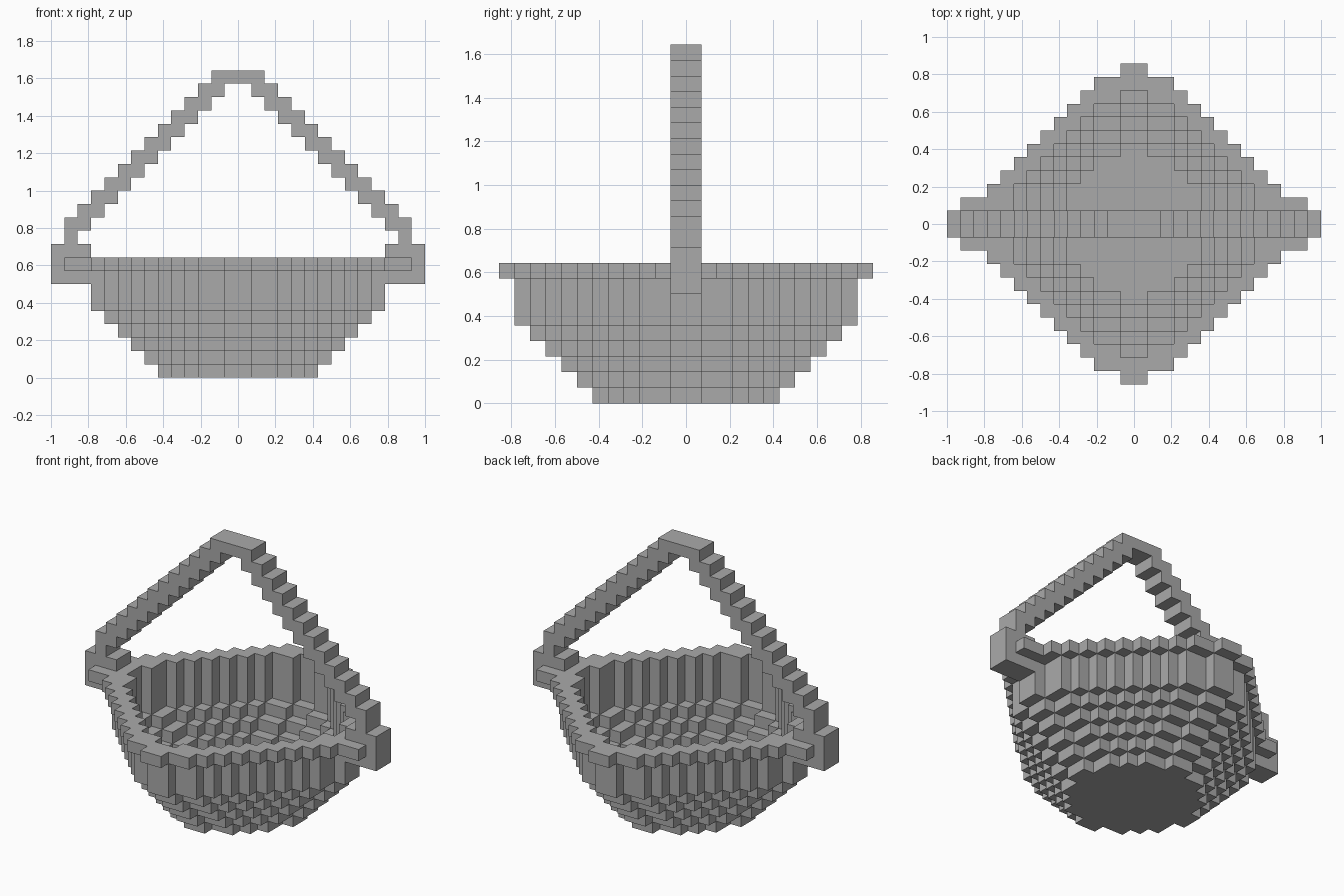
import bpy
import bmesh
import math
from mathutils import Vector

if "Cube" in bpy.data.objects:
    bpy.data.objects.remove(bpy.data.objects["Cube"], do_unlink=True)

U = 1 / 14  # edge length of one block

grey = bpy.data.materials.new("plain grey")
grey.use_nodes = True
grey.diffuse_color = (0.4, 0.4, 0.4, 1)
grey.node_tree.nodes["Principled BSDF"].inputs["Base Color"].default_value = (0.4, 0.4, 0.4, 1)


def box(x, y, z):
    """Block cells filling three half-open ranges."""
    return {(i, j, k) for i in range(*x) for j in range(*y) for k in range(*z)}


def diamond(n):
    """Stepped diamond with a narrow tip on each side."""
    cells = set()
    for i in range(-n, n):
        for j in range(-n, n):
            a, b = max(i, -1 - i), max(j, -1 - j)
            tip = min(a, b) == 0
            if a + b <= n and max(a, b) <= n - (1 if tip else 2):
                cells.add((i, j))
    return cells


def layer(outer, inner, z0, z1):
    """Ring between two stepped diamonds."""
    flat = diamond(outer) - (diamond(inner) if inner else set())
    return {(i, j, k) for i, j in flat for k in range(z0, z1)}


def mirror_x(cells):
    return cells | {(-1 - i, j, k) for i, j, k in cells}


def build(name, cells):
    """Skin the cells with outside faces only, then merge flat areas."""
    bm = bmesh.new()
    verts = {}
    for cell in cells:
        for axis in range(3):
            for side in (0, 1):
                near = list(cell)
                near[axis] += 2 * side - 1
                if tuple(near) in cells:
                    continue
                ring = []
                for p, q in ((0, 0), (1, 0), (1, 1), (0, 1)):
                    c = list(cell)
                    c[axis] += side
                    c[(axis + 1) % 3] += p
                    c[(axis + 2) % 3] += q
                    key = tuple(c)
                    if key not in verts:
                        verts[key] = bm.verts.new(Vector(key) * U)
                    ring.append(verts[key])
                bm.faces.new(ring if side else ring[::-1])
    bmesh.ops.dissolve_limit(bm, angle_limit=math.radians(1),
                             verts=bm.verts[:], edges=bm.edges[:])
    mesh = bpy.data.meshes.new(name)
    bm.to_mesh(mesh)
    bm.free()
    mesh.materials.append(grey)
    obj = bpy.data.objects.new(name, mesh)
    bpy.context.collection.objects.link(obj)


# Bowl: solid floor, four flaring steps and an upright wall
bowl = layer(6, 0, 0, 1) | layer(11, 10, 5, 8)
for step in range(1, 5):
    bowl |= layer(6 + step, 5 + step, step, step + 1)
build("basket_bowl", bowl)

# Rim: overhanging band, stretched at both handle ends
build("basket_rim", layer(12, 10, 8, 9) | mirror_x(box((11, 13), (-2, 2), (8, 9))))

# Lugs holding the handle
build("handle_lugs", mirror_x(box((11, 14), (-1, 1), (7, 10))))

# Handle: stepped arch, two blocks high per column, with a thin top
arch = box((0, 1), (-1, 1), (22, 23))
for i in range(1, 13):
    arch |= box((i, i + 1), (-1, 1), (22 - i, 24 - i))
build("basket_handle", mirror_x(arch))
